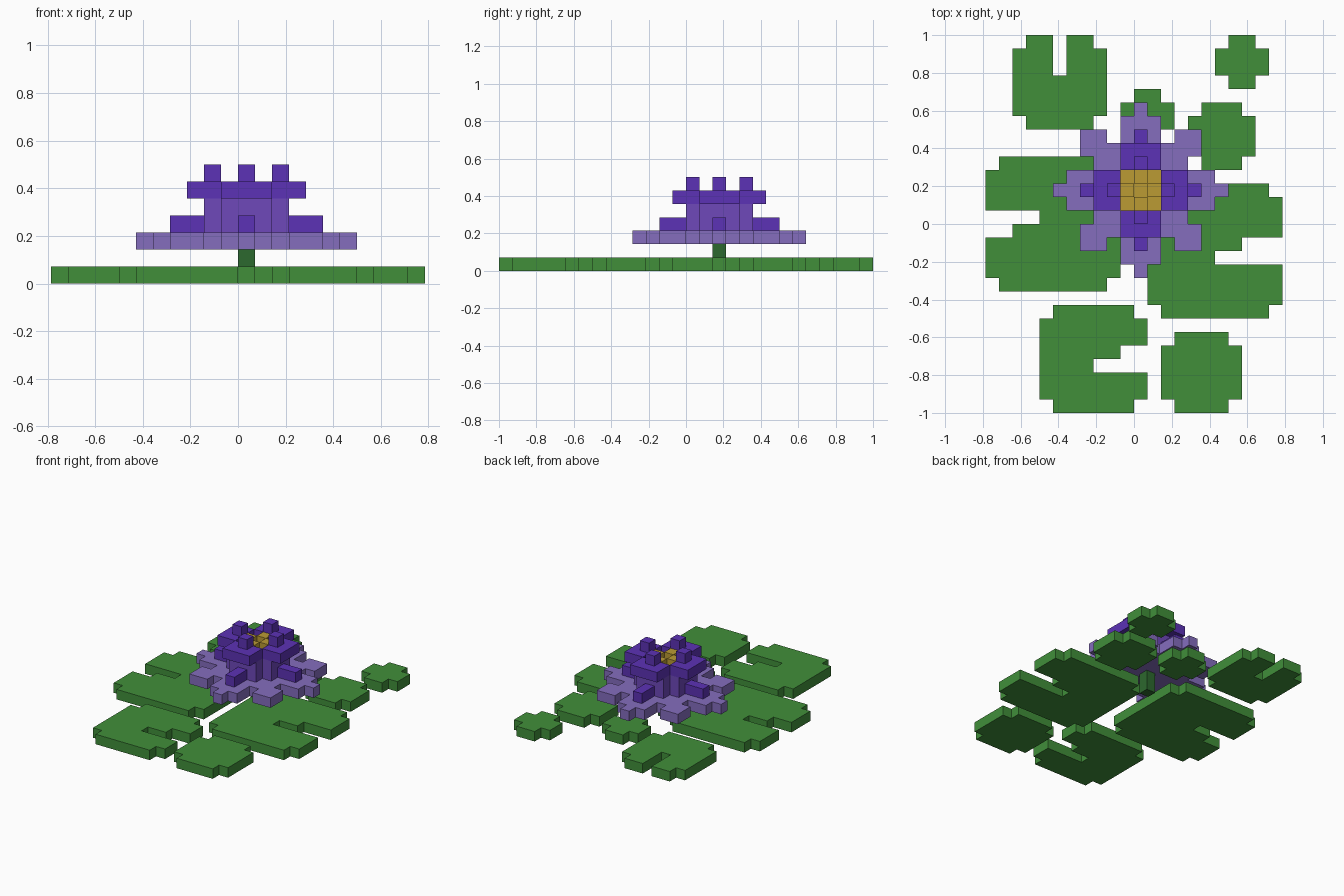
import bpy, bmesh
from mathutils import Vector

if "Cube" in bpy.data.objects:
    bpy.data.objects.remove(bpy.data.objects["Cube"])

UNIT = 1 / 14            # edge of one block
FLOWER = (0, 2)          # block column the flower stands on


def material(name, rgb):
    lin = [((c / 255 + 0.055) / 1.055) ** 2.4 for c in rgb] + [1]
    m = bpy.data.materials.new(name)
    m.use_nodes = True
    m.diffuse_color = lin
    m.node_tree.nodes["Principled BSDF"].inputs["Base Color"].default_value = lin
    return m


LEAF = material("leaf green", (65, 143, 58))
STEM = material("stem green", (44, 104, 46))
PALE = material("pale purple", (133, 109, 190))
MID = material("mid purple", (110, 72, 186))
DEEP = material("deep purple", (92, 50, 182))
GOLD = material("gold", (187, 155, 52))


def box(x0, x1, y0, y1, z0=0, z1=1):
    """Set of block cells, upper bounds excluded."""
    return {(x, y, z) for x in range(x0, x1) for y in range(y0, y1) for z in range(z0, z1)}


def four_way(cells):
    """Repeat cells about the flower axis in quarter turns."""
    out = set()
    for x, y, z in cells:
        out |= {(x, y, z), (-y, x, z), (-x, -y, z), (y, -x, z)}
    return out


def build(name, cells, mat, origin=(0, 0)):
    """Skin a set of blocks with its outer faces only."""
    bm = bmesh.new()
    for c in cells:
        for axis in range(3):
            for s in (0, 1):
                step = list(c)
                step[axis] += 2 * s - 1
                if tuple(step) in cells:
                    continue
                u, v = (axis + 1) % 3, (axis + 2) % 3
                ring = []
                for a, b in ((0, 0), (1, 0), (1, 1), (0, 1)):
                    p = Vector((c[0] + origin[0], c[1] + origin[1], c[2]))
                    p[axis] += s
                    p[u] += a
                    p[v] += b
                    ring.append(bm.verts.new(p * UNIT))
                bm.faces.new(ring if s else ring[::-1])
    bmesh.ops.remove_doubles(bm, verts=bm.verts, dist=0.001)
    bmesh.ops.dissolve_limit(bm, angle_limit=0.02, verts=bm.verts, edges=bm.edges)
    mesh = bpy.data.meshes.new(name)
    bm.to_mesh(mesh)
    bm.free()
    mesh.materials.append(mat)
    obj = bpy.data.objects.new(name, mesh)
    bpy.context.collection.objects.link(obj)


def pad(name, x0, x1, y0, y1, *notches):
    """Floating leaf: block slab with clipped corners and optional notches."""
    cells = box(x0, x1, y0, y1)
    cells -= {(x, y, 0) for x in (x0, x1 - 1) for y in (y0, y1 - 1)}
    for n in notches:
        cells -= box(*n)
    build(name, cells, LEAF)


# Lily pads
pad("pad_back_right", -9, -2, 7, 14, (-6, -5, 11, 14))
pad("pad_back_left_small", 6, 10, 10, 14)
pad("pad_back_left", 4, 9, 4, 9)
pad("pad_back_middle", -1, 3, 6, 10)
pad("pad_right", -11, -1, -5, 5, (-11, -7, 0, 1), (-11, -9, -1, 0))
pad("pad_left", 1, 11, -7, 3, (8, 11, -2, -1), (6, 11, -3, -2))
pad("pad_front_right", -7, 1, -14, -6, (-1, 1, -10, -9), (-3, 1, -11, -10))
pad("pad_front_left", 2, 8, -14, -8)

# Stem
build("stem", box(0, 1, 0, 1, 0, 2), STEM, FLOWER)

# Wide outer petals
outer = (box(-3, 4, -3, 4, 2, 3)
         | four_way(box(3, 5, 3, 5, 2, 3) | box(4, 6, -1, 2, 2, 3) | box(6, 7, 0, 1, 2, 3)))
build("outer_petals", outer, PALE, FLOWER)

# Flower cup
cup = box(-1, 2, -1, 2, 3, 4) | four_way(box(2, 3, -1, 2, 3, 5))
build("flower_cup", cup, MID, FLOWER)

# Low petal tips and flared, pointed upper petals
build("lower_petal_tips", four_way(box(3, 5, 0, 1, 3, 4)), DEEP, FLOWER)
upper = four_way(box(2, 4, -1, 2, 5, 6) | box(2, 3, 0, 1, 6, 7))
build("upper_petals", upper, DEEP, FLOWER)

# Golden stamens
stamens = box(-1, 2, -1, 2, 4, 5) | four_way(box(1, 2, 0, 1, 5, 6))
build("stamens", stamens, GOLD, FLOWER)
